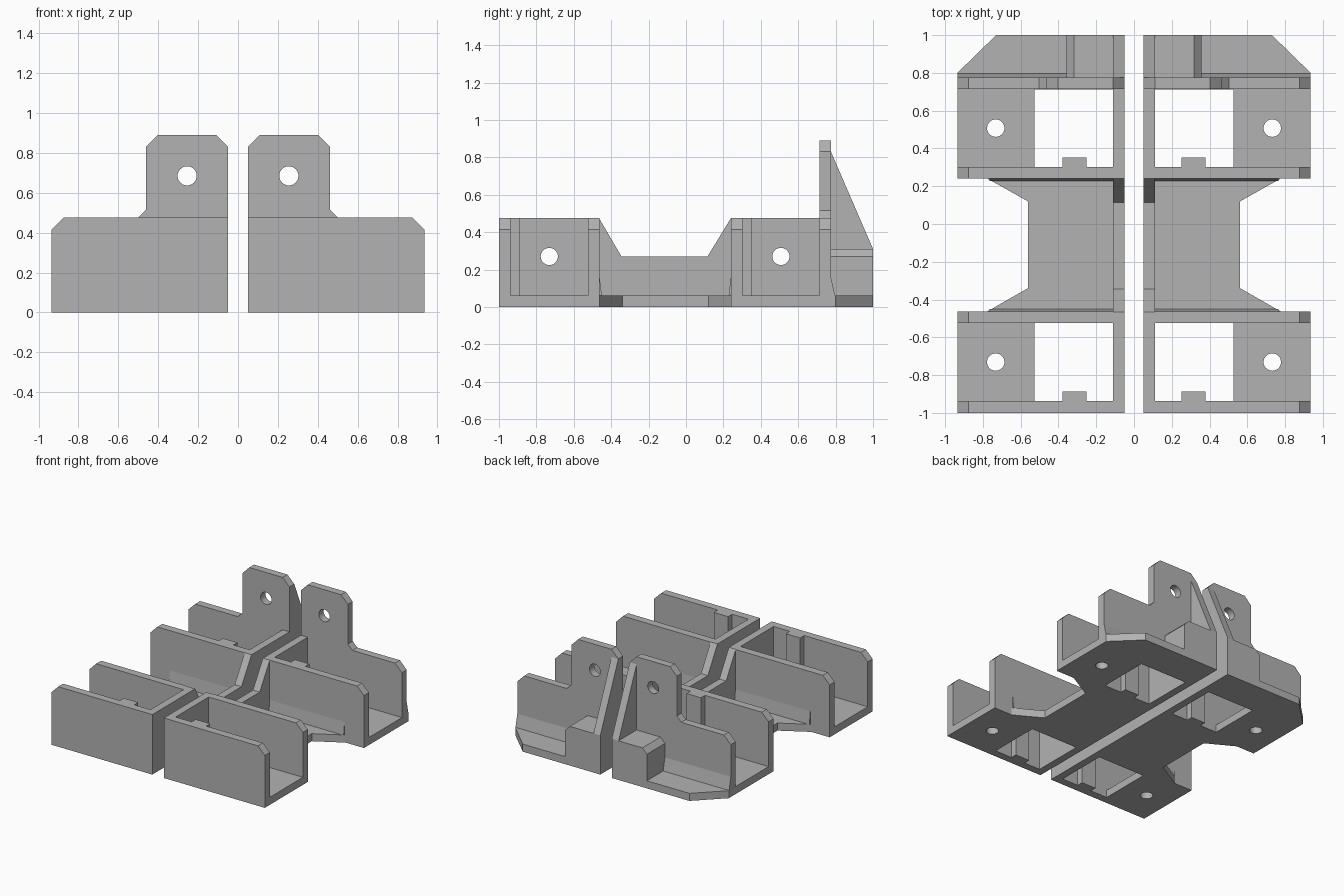
import bpy, bmesh, math
from mathutils import Vector

cube = bpy.data.objects.get("Cube")
if cube:
    bpy.data.objects.remove(cube, do_unlink=True)

grey = bpy.data.materials.new("plain grey")
grey.use_nodes = True
colour = (0.45, 0.45, 0.45, 1)
grey.diffuse_color = colour
grey.node_tree.nodes["Principled BSDF"].inputs["Base Color"].default_value = colour

INNER, LINER, OUTER = 0.05, 0.11, 0.935   # side wall faces and open end
FLOOR, TOP = 0.06, 0.475
CHAMFER = 0.06
BAYS = ((-1.0, -0.462), (0.24, 0.775))    # front and back of each tray
WALL = 0.062


def circle(u, v, r=0.046, n=32):
    return [(u + r * math.cos(2 * math.pi * i / n),
             v + r * math.sin(2 * math.pi * i / n)) for i in range(n)]


def rect(u0, u1, v0, v1):
    return [(u0, v0), (u1, v0), (u1, v1), (u0, v1)]


def plate(name, axis, start, end, outline, holes=()):
    """Extrude an outline with holes along an axis, and mirror it in x."""
    def place(p):
        co = list(p)
        co.insert(axis, start)
        return co
    bm = bmesh.new()
    edges = []
    for loop in (outline, *holes):
        vs = [bm.verts.new(place(p)) for p in loop]
        edges += [bm.edges.new((a, b)) for a, b in zip(vs, vs[1:] + vs[:1])]
    bmesh.ops.triangle_fill(bm, use_beauty=True, use_dissolve=False, edges=edges)
    ext = bmesh.ops.extrude_face_region(bm, geom=bm.faces[:], use_keep_orig=True)
    shift = Vector((0, 0, 0))
    shift[axis] = end - start
    bmesh.ops.translate(bm, vec=shift,
                        verts=[g for g in ext["geom"] if isinstance(g, bmesh.types.BMVert)])
    bmesh.ops.recalc_face_normals(bm, faces=bm.faces[:])
    mesh = bpy.data.meshes.new(name)
    bm.to_mesh(mesh)
    bm.free()
    mesh.materials.append(grey)
    ob = bpy.data.objects.new(name, mesh)
    bpy.context.collection.objects.link(ob)
    ob.modifiers.new("Mirror", 'MIRROR')
    return ob


# Floor with a narrow waist, square openings and screw holes
outline = [(INNER, -1), (OUTER, -1), (OUTER, -0.462), (0.775, -0.462),
           (0.562, -0.34), (0.562, 0.12), (0.775, 0.24), (OUTER, 0.24),
           (OUTER, 0.80), (0.73, 1), (INNER, 1)]
holes = []
for a, b in BAYS:
    holes.append(rect(LINER, 0.527, a + WALL, b - WALL))
    holes.append(circle(0.732, (a + b) / 2))
plate("floor", 2, 0, FLOOR, outline, holes)

# Long side wall, dipping between the two trays
side = [(-1, FLOOR), (0.715, FLOOR), (0.715, TOP), (0.24, TOP), (0.115, 0.27),
        (-0.345, 0.27), (-0.465, TOP), (-1, TOP)]
plate("side_wall", 0, INNER, LINER, side,
      [circle((a + b) / 2, 0.27) for a, b in BAYS])

# Cross walls of the trays
cross = [(LINER, FLOOR), (OUTER, FLOOR), (OUTER, TOP - CHAMFER),
         (OUTER - CHAMFER, TOP), (LINER, TOP)]
for name, y in (("front_wall", -1), ("front_tray_back_wall", -0.462 - WALL),
                ("back_tray_front_wall", 0.24)):
    plate(name, 1, y, y + WALL, cross)

# Back wall with a raised, drilled tab
tab = [(INNER, FLOOR), (OUTER, FLOOR), (OUTER, TOP - CHAMFER),
       (OUTER - CHAMFER, TOP), (0.502, TOP), (0.462, 0.515), (0.462, 0.83),
       (0.402, 0.89), (INNER + CHAMFER, 0.89), (INNER, 0.83)]
plate("back_wall_with_tab", 1, 0.715, 0.775, tab, [circle(0.255, 0.685, 0.048)])

# Upright locating ribs inside each tray
for name, (a, b) in zip(("front_rib", "back_rib"), BAYS):
    plate(name, 2, 0, TOP, rect(0.252, 0.378, a + WALL, a + WALL + 0.05))

# Block and sloping gusset behind the tab
plate("rear_block", 1, 0.775, 1,
      [(INNER, FLOOR), (0.358, FLOOR), (0.358, 0.27), (0.318, 0.31), (INNER, 0.31)])
plate("rear_gusset", 0, INNER, LINER, [(0.775, 0.31), (1, 0.31), (0.775, 0.83)])

# Thin fillets where walls meet the floor
for name, y, depth, x0, x1 in (("waist_front_fillet", -0.462, 0.012, LINER, 0.765),
                               ("waist_back_fillet", 0.24, -0.012, LINER, 0.765),
                               ("rear_fillet", 0.775, 0.022, 0.358, OUTER)):
    plate(name, 0, x0, x1, [(y, FLOOR), (y + depth, FLOOR), (y, 0.16)])
